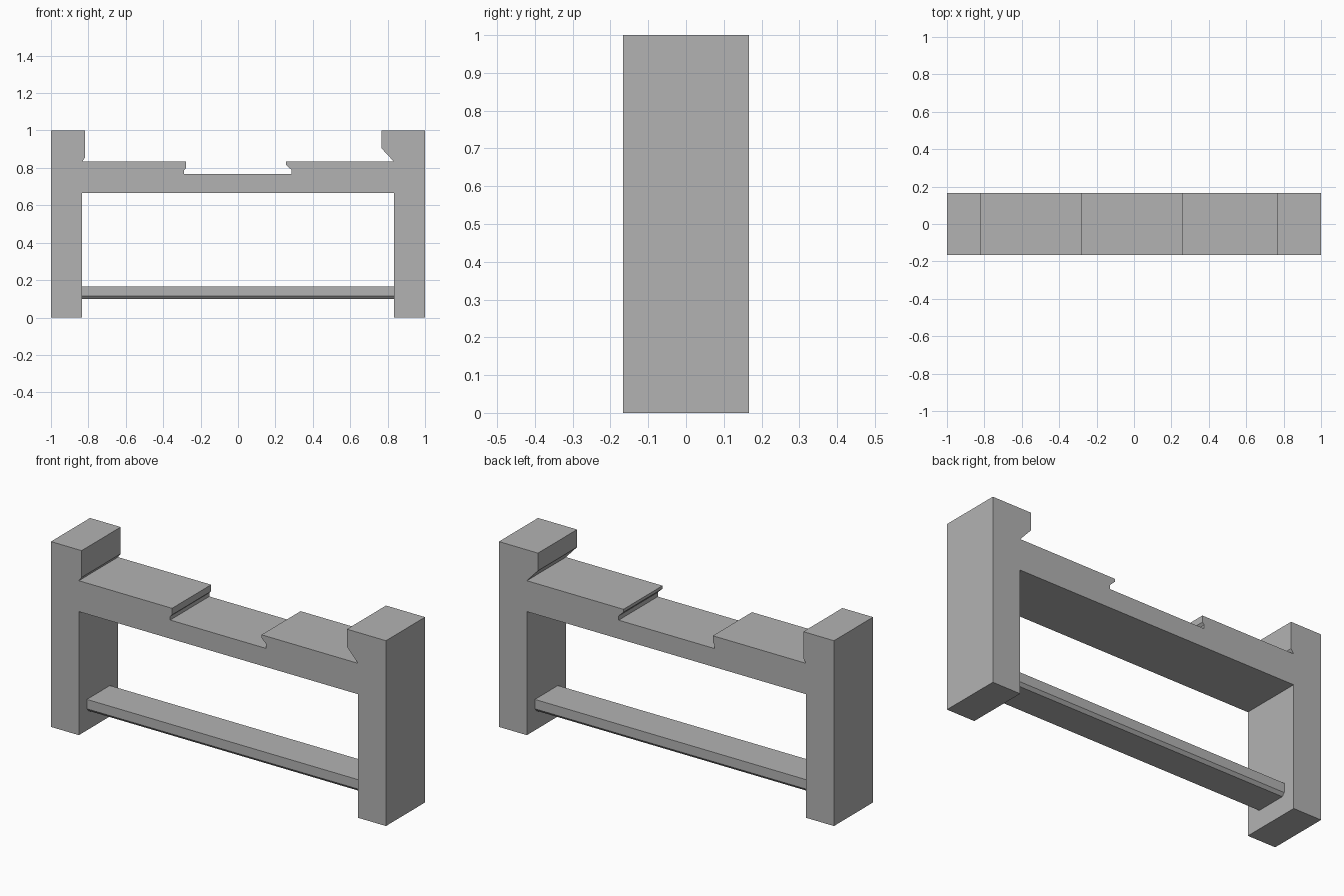
import bpy
import bmesh

cube = bpy.data.objects.get("Cube")
if cube:
    bpy.data.objects.remove(cube, do_unlink=True)

grey = bpy.data.materials.new("plain grey")
grey.use_nodes = True
colour = (0.45, 0.45, 0.45, 1)
grey.diffuse_color = colour
grey.node_tree.nodes["Principled BSDF"].inputs["Base Color"].default_value = colour


def extrude_profile(name, points, offset):
    """Close the outline as one face and extrude it by the offset."""
    bm = bmesh.new()
    face = bm.faces.new([bm.verts.new(p) for p in points])
    result = bmesh.ops.extrude_face_region(bm, geom=[face], use_keep_orig=True)
    moved = [g for g in result["geom"] if isinstance(g, bmesh.types.BMVert)]
    bmesh.ops.translate(bm, verts=moved, vec=offset)
    bmesh.ops.recalc_face_normals(bm, faces=bm.faces)
    mesh = bpy.data.meshes.new(name)
    bm.to_mesh(mesh)
    bm.free()
    mesh.materials.append(grey)
    obj = bpy.data.objects.new(name, mesh)
    bpy.context.collection.objects.link(obj)
    return obj


half_depth = 1 / 6
inner = 5 / 6          # inner face of the posts
beam_low, beam_top, notch_floor = 2 / 3, 5 / 6, 0.767

# Legs, beam, undercut notch and hooked post tops in one outline
outline = [
    (-1, 0), (-inner, 0), (-inner, beam_low),
    (inner, beam_low), (inner, 0), (1, 0), (1, 1),
    # wide hook
    (0.767, 1), (0.767, 0.905), (inner, beam_top),
    # notch with deep and shallow undercuts
    (0.257, beam_top), (0.257, 0.817), (0.285, 0.79), (0.285, notch_floor),
    (-0.288, notch_floor), (-0.288, 0.787), (-0.277, 0.798), (-0.277, beam_top),
    # narrow hook
    (-inner, beam_top), (-0.817, 0.856), (-0.817, 1), (-1, 1),
]
extrude_profile("frame", [(x, -half_depth, z) for x, z in outline],
                (0, 2 * half_depth, 0))

# Lower crossbar with chamfered bottom edges
half = [(0.084, 0.1), (0.098, 0.116), (0.098, half_depth)]
section = half + [(-y, z) for y, z in reversed(half)]
extrude_profile("crossbar", [(-inner, y, z) for y, z in section],
                (2 * inner, 0, 0))
